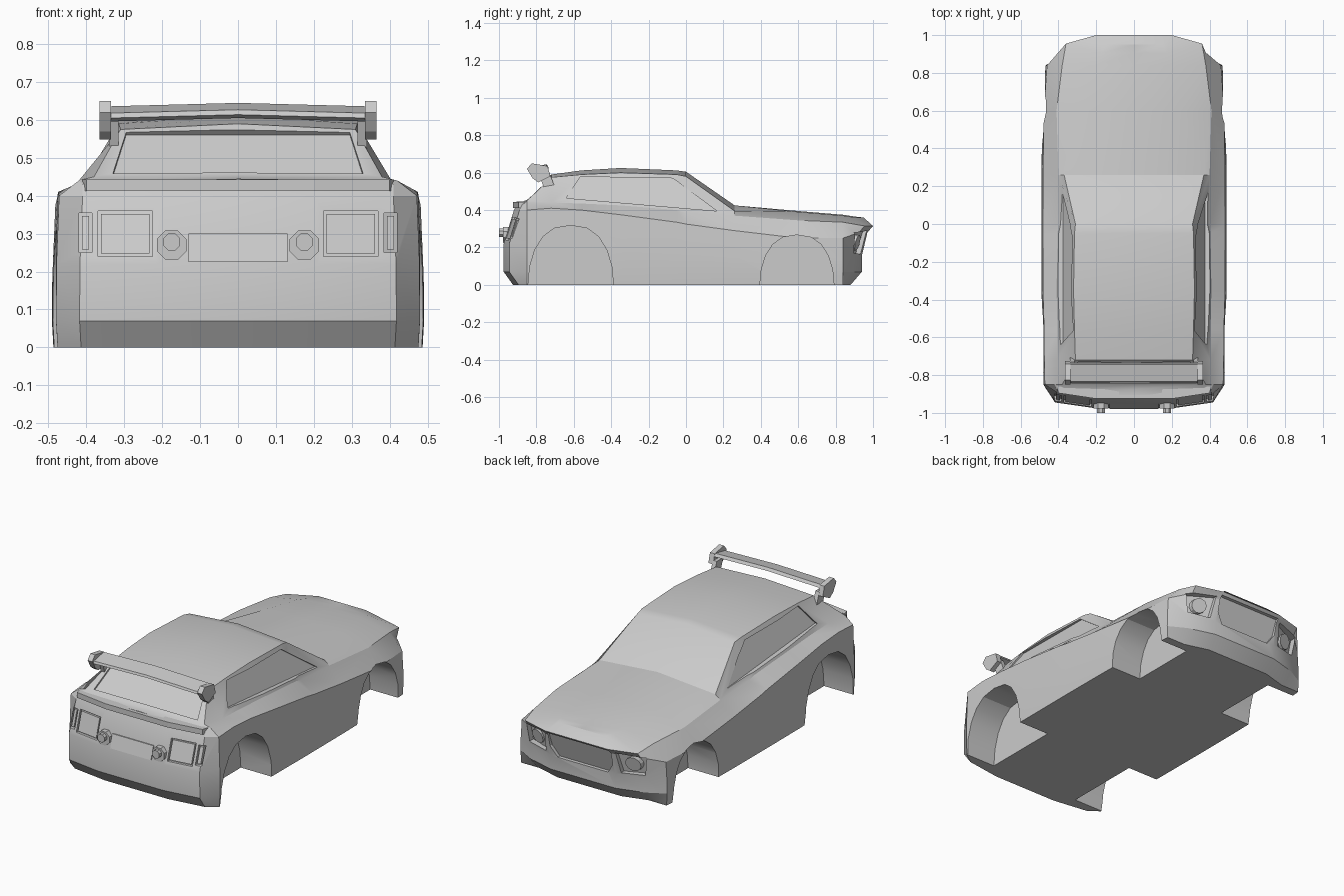
import bpy
import bmesh
from math import cos, sin, pi, radians
from mathutils import Vector

if "Cube" in bpy.data.objects:
    bpy.data.objects.remove(bpy.data.objects["Cube"])

paint = bpy.data.materials.new("plain_grey")
paint.use_nodes = True
grey = (0.6, 0.6, 0.6, 1)
paint.diffuse_color = grey
paint.node_tree.nodes["Principled BSDF"].inputs["Base Color"].default_value = grey


def make_object(name, verts, faces):
    mesh = bpy.data.meshes.new(name)
    mesh.from_pydata([tuple(v) for v in verts], [], faces)
    bm = bmesh.new()
    bm.from_mesh(mesh)
    bmesh.ops.recalc_face_normals(bm, faces=bm.faces)
    bm.to_mesh(mesh)
    bm.free()
    mesh.materials.append(paint)
    obj = bpy.data.objects.new(name, mesh)
    bpy.context.collection.objects.link(obj)
    return obj


def prism(name, loop, start, end):
    """Closed solid: one outline placed at two offsets."""
    n = len(loop)
    verts = [Vector(p) + Vector(start) for p in loop] + [Vector(p) + Vector(end) for p in loop]
    sides = [(i, (i + 1) % n, n + (i + 1) % n, n + i) for i in range(n)]
    return make_object(name, verts, sides + [tuple(range(n)), tuple(range(n, 2 * n))])


def cut(target, cutter):
    cutter.hide_render = True
    mod = target.modifiers.new("cut", "BOOLEAN")
    mod.operation = "DIFFERENCE"
    mod.solver = "EXACT"
    mod.object = cutter
    bpy.context.view_layer.objects.active = target
    bpy.ops.object.modifier_apply(modifier=mod.name)
    bpy.data.objects.remove(cutter)


def interp(v, pts):
    """Piecewise linear lookup in (key, value) pairs."""
    if v <= pts[0][0]:
        return pts[0][1]
    for (a, fa), (b, fb) in zip(pts, pts[1:]):
        if v <= b:
            return fa + (fb - fa) * (v - a) / (b - a)
    return pts[-1][1]


# Body stations: y, centre height, roof edge x z, belt x z, shoulder x z
stations = [
    (-.975, .445, .2, .44, .2, .43, .2, .4),
    (-.945, .445, .37, .44, .41, .43, .41, .4),
    (-.85, .455, .38, .45, .42, .44, .472, .4),
    (-.72, .59, .31, .575, .405, .44, .475, .41),
    (-.56, .612, .315, .59, .405, .435, .476, .4),
    (-.35, .625, .32, .6, .41, .425, .482, .375),
    (-.05, .612, .315, .59, .405, .4, .483, .335),
    (0, .605, .31, .58, .4, .385, .483, .325),
    (.26, .425, .37, .395, .4, .37, .482, .29),
    (.6, .395, .25, .39, .41, .345, .477, .25),
    (.84, .375, .2, .37, .38, .335, .46, .25),
    (.955, .365, .17, .36, .36, .315, .36, .28),
    (1, .36, .15, .36, .2, .315, .2, .28),
]
# Fore and aft shift of each row at the tail and the nose
tail_lean = (.07, .07, .07, .055, 0, 0, .05)
nose_lean = (-.05, -.05, 0, -.03, -.06, -.06, -.12)


def ring(k):
    y, zc, xr, zr, xb, zb, xs, zs = stations[k]
    half = [(0, zc), (xr, zr), (xb, zb), (xs, zs),
            (xs + .007, zs * .55), (xs + .008, .07), (xs + .004, 0)]
    last = len(stations) - 2
    lean = tail_lean if k < 2 else nose_lean if k >= last else (0,) * 7
    pts = [Vector((x, y + d, z)) for (x, z), d in zip(half, lean)]
    return [Vector((-p.x, p.y, p.z)) for p in reversed(pts[1:])] + pts


# Body shell, lofted and closed with strips at both ends
verts, faces = [], []
N = 13
for k in range(len(stations)):
    verts += ring(k)
    if k:
        a, b = (k - 1) * N, k * N
        faces += [(a + i, a + (i + 1) % N, b + (i + 1) % N, b + i) for i in range(N)]
for base in (0, (len(stations) - 1) * N):
    faces += [(base + i, base + i + 1, base + 11 - i, base + 12 - i) for i in range(5)]
    faces.append((base + 5, base + 6, base + 7))
body = make_object("body", verts, faces)


def column(i):
    return [(s[0], s[i]) for s in stations]


def side_x(y, z):
    xr, zr, xb, zb = (interp(y, column(i)) for i in (2, 3, 4, 5))
    return xb + (xr - xb) * (z - zb) / (zr - zb)


def tail_point(x, z):
    y = interp(abs(x), [(.2, -.975), (.41, -.945), (.475, -.85)])
    return Vector((x, y + interp(z, [(.22, 0), (.4, .055)]), z))


def nose_point(x, z):
    y = interp(abs(x), [(.2, 1), (.36, .955), (.46, .84)])
    return Vector((x, y + interp(z, [(.154, -.06), (.28, -.03), (.315, 0)]), z))


def disc(x, y, z, r, n):
    return [(x + r * cos(2 * pi * (i + .5) / n), y, z + r * sin(2 * pi * (i + .5) / n))
            for i in range(n)]


def rectangle(x0, x1, z0, z1, s, inset=0):
    x0, x1, z0, z1 = x0 + inset, x1 - inset, z0 + inset, z1 - inset
    return [(s * x, z) for x, z in ((x0, z0), (x1, z0), (x1, z1), (x0, z1))]


window = [(-.64, .464), (-.565, .578), (-.07, .57), (.165, .395)]
for s in (1, -1):
    side = "left" if s > 0 else "right"
    # Wheel arches
    for yc, ry, rz in ((-.616, .228, .318), (.593, .198, .267)):
        arc = [pi * i / 10 for i in range(11)]
        loop = [(0, yc + ry * (1 if cos(a) > 0 else -1) * abs(cos(a)) ** .8, rz * sin(a))
                for a in arc]
        loop = [(0, loop[0][1], -.1)] + loop + [(0, loop[-1][1], -.1)]
        cut(body, prism("arch_cutter", loop, (s * .29, 0, 0), (s * .6, 0, 0)))
    # Recessed side window
    loop = [(s * side_x(y, z), y, z) for y, z in window]
    cut(body, prism("window_cutter", loop, (-s * .012, 0, 0), (s * .08, 0, 0)))
    # Tail lamps: pocket with a raised lens
    for label, box in (("main", (.225, .37, .24, .36)), ("corner", (.385, .42, .25, .355))):
        loop = [tail_point(x, z) for x, z in rectangle(*box, s)]
        cut(body, prism("lamp_cutter", loop, (0, .014, 0), (0, -.06, 0)))
        loop = [tail_point(x, z) for x, z in rectangle(*box, s, .008)]
        prism(f"tail_lamp_{label}_{side}", loop, (0, .03, 0), (0, .002, 0))
    # Round tail fittings
    prism(f"tail_knob_{side}", disc(s * .175, 0, .27, .042, 8), (0, -.93, 0), (0, -.978, 0))
    prism(f"tail_rod_{side}", disc(s * .175, 0, .278, .024, 8), (0, -.95, 0), (0, -1, 0))
    # Headlamps in pockets
    loop = [nose_point(s * x, z) for x, z in ((.225, .29), (.385, .28), (.37, .17), (.24, .165))]
    cut(body, prism("headlamp_cutter", loop, (0, -.025, 0), (0, .1, 0)))
    lamp = [nose_point(p[0], p[2]) for p in disc(s * .305, 0, .225, .042, 12)]
    prism(f"headlamp_{side}", lamp, (0, -.04, 0), (0, -.01, 0))
    # Wing end plate and strut
    plate = [(-.85, .62), (-.825, .65), (-.74, .635), (-.725, .58), (-.79, .548), (-.82, .57)]
    loop = [(0, y, z) for y, z in plate]
    prism(f"wing_end_plate_{side}", loop, (s * .335, 0, 0), (s * .365, 0, 0))
    loop = [(0, y, z) for y, z in ((-.79, .6), (-.73, .6), (-.7, .52), (-.76, .52))]
    prism(f"wing_strut_{side}", loop, (s * .315, 0, 0), (s * .34, 0, 0))

# Recessed grille
outline = [(-.2, .3), (-.2, .21), (-.16, .15), (.16, .15), (.2, .21), (.2, .3)]
cut(body, prism("grille_cutter", [nose_point(x, z) for x, z in outline], (0, -.02, 0), (0, .1, 0)))

# Recessed rear window
loop = [(x, -.85 + .13 * t, .452 + .127 * t)
        for x, t in ((-.33, .06), (.33, .06), (.295, .92), (-.295, .92))]
cut(body, prism("rear_window_cutter", loop, (0, .008, -.008), (0, -.03, .03)))

# Rear number panel
loop = [tail_point(x, z) for x, z in rectangle(-.13, .13, .225, .3, 1)]
prism("rear_panel", loop, (0, .01, 0), (0, -.006, 0))

# Tail lip under the rear window
edge = [(.41, -.86), (.4, -.895), (.2, -.925)]
loop = [(x, y, .425) for x, y in edge] + [(-x, y, .425) for x, y in reversed(edge)]
prism("tail_lip", loop, (0, 0, -.013), (0, 0, .018))

# Wing blade, slightly arched in the middle
blade = [(-.84, .605), (-.835, .618), (-.745, .636), (-.735, .62), (-.81, .596)]
for s, side in ((1, "left"), (-1, "right")):
    loop = [(0, y, z) for y, z in blade]
    prism(f"wing_blade_{side}", loop, (0, 0, .009), (s * .34, 0, 0))

# Soft shading on the shell with crisp creases
bpy.ops.object.select_all(action="DESELECT")
body.select_set(True)
bpy.context.view_layer.objects.active = body
bpy.ops.object.shade_smooth_by_angle(angle=radians(25))
